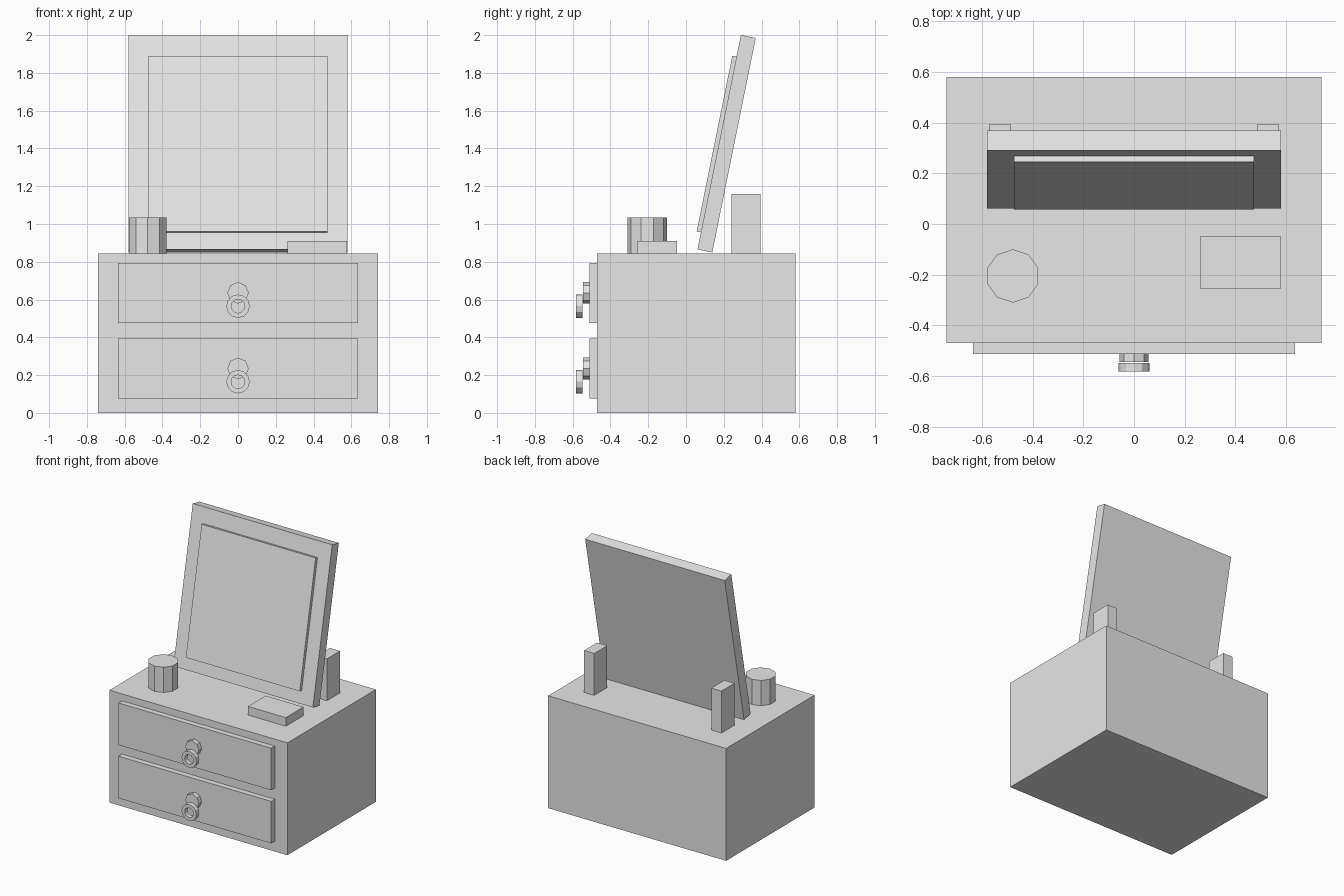
import bpy, bmesh, math
from mathutils import Matrix

old = bpy.data.objects.get("Cube")
if old:
    bpy.data.objects.remove(old, do_unlink=True)

GREY = (0.8, 0.8, 0.8, 1.0)
mat = bpy.data.materials.new("light grey")
mat.use_nodes = True
mat.diffuse_color = GREY
mat.node_tree.nodes["Principled BSDF"].inputs["Base Color"].default_value = GREY


def finish(name, bm):
    bmesh.ops.recalc_face_normals(bm, faces=bm.faces)
    mesh = bpy.data.meshes.new(name)
    bm.to_mesh(mesh)
    bm.free()
    mesh.materials.append(mat)
    obj = bpy.data.objects.new(name, mesh)
    bpy.context.collection.objects.link(obj)
    return obj


def box(name, xs, ys, zs, place=Matrix.Identity(4)):
    """Box between the given limits, optionally moved by a matrix."""
    bm = bmesh.new()
    bmesh.ops.create_cube(bm, size=1)
    for v in bm.verts:
        for i, (lo, hi) in enumerate((xs, ys, zs)):
            v.co[i] = (lo + hi) / 2 + v.co[i] * (hi - lo)
    bm.transform(place)
    return finish(name, bm)


def prism(name, sides, radius, depth, place):
    """Upright prism with a corner towards +y, then moved by a matrix."""
    bm = bmesh.new()
    bmesh.ops.create_cone(bm, cap_ends=True, segments=sides, radius1=radius,
                          radius2=radius, depth=depth,
                          matrix=Matrix.Rotation(math.pi / 2, 4, "Z"))
    # Put one corner exactly on +y
    first = max(bm.verts, key=lambda v: (round(v.co.y, 5), v.co.x)).co
    bm.transform(place @ Matrix.Rotation(math.pi / 2 - math.atan2(first.y, first.x), 4, "Z"))
    return finish(name, bm)


def ring(name, sides, outer, inner, y_front, y_back, z):
    """Flat-sided ring around the y axis."""
    bm = bmesh.new()
    profile = ((outer, y_front), (outer, y_back), (inner, y_back), (inner, y_front))
    loops = []
    for i in range(sides):
        a = 2 * math.pi * i / sides
        loops.append([bm.verts.new((r * math.sin(a), y, z + r * math.cos(a)))
                      for r, y in profile])
    for i in range(sides):
        a, b = loops[i], loops[(i + 1) % sides]
        for j in range(4):
            k = (j + 1) % 4
            bm.faces.new((a[j], a[k], b[k], b[j]))
    return finish(name, bm)


# Cabinet
TOP = 0.845
box("cabinet", (-0.74, 0.74), (-0.47, 0.58), (0, TOP))

# Drawers with knobs and ring pulls
face_front = Matrix.Rotation(math.pi / 2, 4, "X")
for label, z in (("lower", 0.0), ("upper", 0.4)):
    box(label + "_drawer", (-0.635, 0.635), (-0.512, -0.47), (z + 0.077, z + 0.393))
    prism(label + "_knob", 8, 0.057, 0.033,
          Matrix.Translation((0, -0.5285, z + 0.235)) @ face_front)
    ring(label + "_ring_pull", 12, 0.062, 0.036, -0.582, -0.548, z + 0.165)

# Tilted mirror
tilt = Matrix.Translation((0, 0.215, 1.425)) @ Matrix.Rotation(-0.2, 4, "X")
box("mirror_frame", (-0.58, 0.58), (-0.04, 0.04), (-0.579, 0.579), tilt)
box("mirror_glass", (-0.474, 0.474), (-0.063, -0.04), (-0.487, 0.462), tilt)

# Supports behind the mirror
for label, side in (("left", 1), ("right", -1)):
    x = 0.529 * side
    box(label + "_support", (x - 0.042, x + 0.042), (0.24, 0.395), (TOP, 1.16))

# Items on the cabinet
prism("jar", 10, 0.105, 0.19, Matrix.Translation((-0.478, -0.205, TOP + 0.095)))
box("small_box", (0.263, 0.578), (-0.257, -0.047), (TOP, 0.91))
